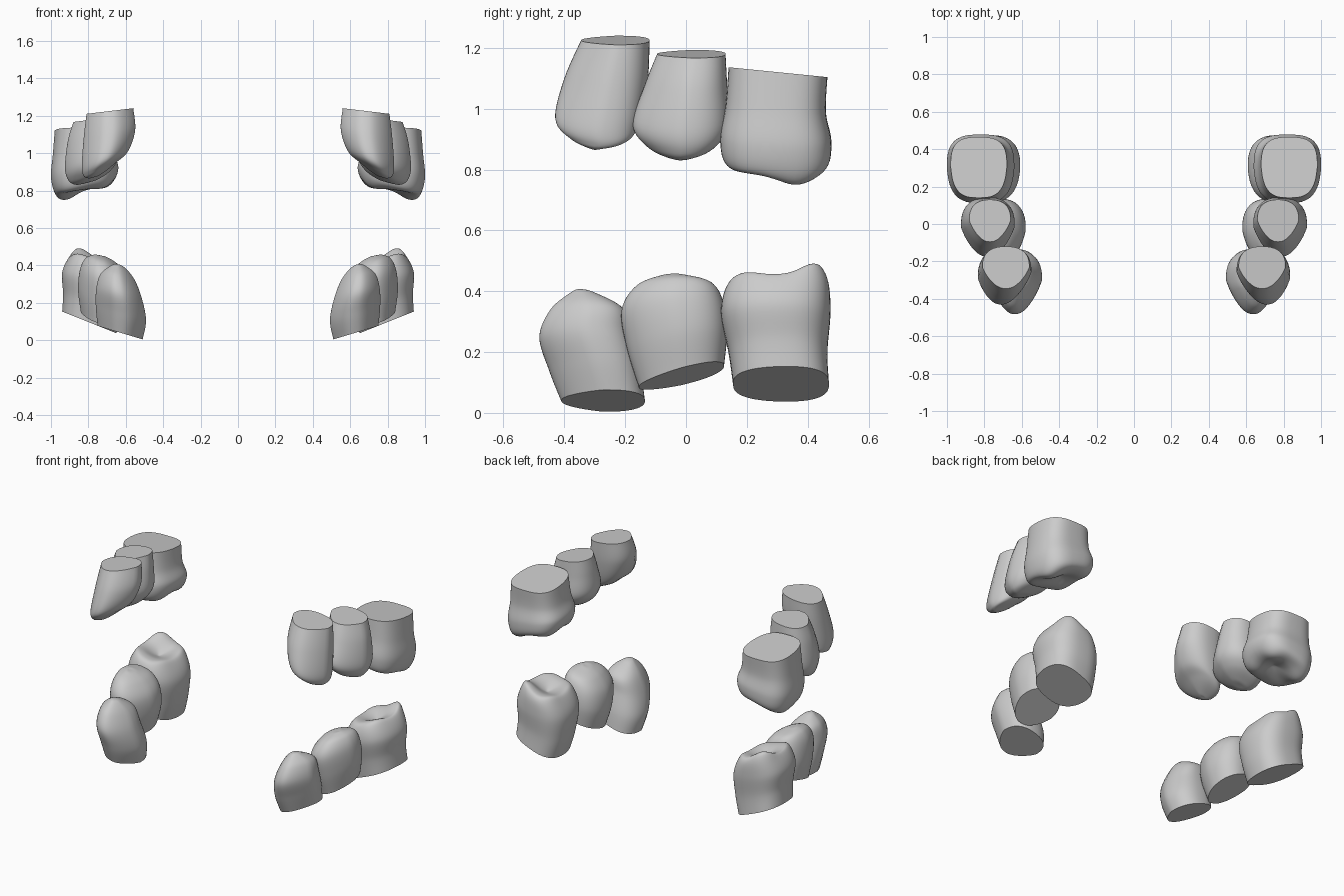
import bpy, bmesh
from math import sin, cos, tau, exp, copysign

SEG, SUB = 56, 7


def spline(a, b, c, d, t):
    return 0.5 * (2*b + (c - a)*t + (2*a - 5*b + 4*c - d)*t*t + (3*b - a - 3*c + d)*t**3)


def rings(keys):
    # Smoothly interpolate the key cross-sections
    n = len(keys)
    out = []
    for i in range(n - 1):
        a, b, c, d = (keys[min(max(j, 0), n - 1)] for j in (i - 1, i, i + 1, i + 2))
        for s in range(SUB):
            out.append([spline(*v, s / SUB) for v in zip(a, b, c, d)])
    out.append(list(keys[-1]))
    return out


def tooth(name, keys, taper=0.0, power=2.4, lean=0.0, cusps=()):
    """keys: (z, x0, x1, y0, y1, slope in x), from the flat cut end to the crown centre."""
    bm = bmesh.new()
    prev = None
    sections = rings(keys)
    for k, (z, x0, x1, y0, y1, sx) in enumerate(sections):
        t = k / (len(sections) - 1)
        cx, cy, rx, ry = (x0 + x1)/2, (y0 + y1)/2, (x1 - x0)/2, (y1 - y0)/2
        w = min(max((t - 0.4) / 0.3, 0), 1)
        w = w*w*(3 - 2*w)
        ring = []
        for i in range(SEG):
            c, s = cos(tau*i/SEG), sin(tau*i/SEG)
            u = copysign(abs(c)**(2/power), c)
            v = copysign(abs(s)**(2/power), s)
            x = cx + rx*u*(1 + taper*(min(v, 0.0) + 0.1*v))
            y = cy + ry*v
            h = z + sx*(x - cx) + lean*(1 - t)**2*(y - cy)
            for px, py, amp in cusps:
                h += w*amp*exp(-((x - px)**2 + (y - py)**2) / 0.0049)
            ring.append(bm.verts.new((x, y, h)))
        if prev:
            for i in range(SEG):
                j = (i + 1) % SEG
                bm.faces.new((prev[i], prev[j], ring[j], ring[i]))
        else:
            bm.faces.new(ring)
        prev = ring
    bm.faces.new(prev)
    bmesh.ops.recalc_face_normals(bm, faces=bm.faces)
    mesh = bpy.data.meshes.new(name)
    bm.to_mesh(mesh)
    bm.free()
    ob = bpy.data.objects.new(name, mesh)
    bpy.context.collection.objects.link(ob)
    bpy.ops.object.select_all(action='DESELECT')
    ob.select_set(True)
    bpy.context.view_layer.objects.active = ob
    bpy.ops.object.shade_smooth_by_angle(angle=0.9)
    # Opposite side of the jaw
    mod = ob.modifiers.new("mirror", 'MIRROR')
    mod.use_mirror_merge = False


# Upper teeth
tooth("upper_front_tooth", [
    (1.225, .56, .81, -.345, -.12, -.12),
    (1.10, .55, .825, -.40, -.125, -.15),
    (0.97, .59, .835, -.43, -.15, -.3),
    (0.91, .66, .825, -.385, -.185, -.4),
    (0.875, .735, .80, -.325, -.275, -.3),
    (0.872, .765, .77, -.305, -.295, -.3)], taper=.35)
tooth("upper_middle_tooth", [
    (1.18, .66, .88, -.095, .13, -.12),
    (1.08, .645, .91, -.135, .135, -.12),
    (0.95, .64, .925, -.175, .14, -.2),
    (0.88, .68, .905, -.13, .095, -.25),
    (0.845, .75, .865, -.065, .02, -.25),
    (0.84, .81, .815, -.025, -.015, -.25)], taper=.35)
tooth("upper_back_tooth", [
    (1.12, .68, .98, .14, .465, 0),
    (1.00, .665, .99, .13, .46, -.05),
    (0.90, .64, 1.0, .112, .478, -.15),
    (0.825, .66, .975, .13, .465, -.25),
    (0.805, .72, .92, .20, .40, -.25),
    (0.83, .795, .805, .295, .305, -.25)],
    taper=.1, power=3, lean=-.1,
    cusps=((.91, .36, -.03), (.9, .23, .008), (.70, .40, -.02), (.71, .20, -.02)))

# Lower teeth
tooth("lower_front_tooth", [
    (0.04, .51, .75, -.41, -.135, .3),
    (0.14, .492, .76, -.45, -.15, .25),
    (0.25, .515, .758, -.482, -.18, .2),
    (0.34, .555, .735, -.445, -.205, .15),
    (0.395, .61, .68, -.38, -.30, .1),
    (0.407, .645, .65, -.355, -.345, .1)], taper=.35)
tooth("lower_middle_tooth", [
    (0.12, .61, .84, -.155, .125, .25),
    (0.24, .58, .855, -.195, .135, .2),
    (0.35, .59, .845, -.212, .122, .2),
    (0.42, .64, .815, -.165, .085, .2),
    (0.45, .70, .77, -.085, .0, .2),
    (0.455, .745, .75, -.045, -.035, .2)], taper=.25, lean=.25)
tooth("lower_back_tooth", [
    (0.095, .65, .94, .155, .47, .4),
    (0.20, .62, .935, .14, .465, .3),
    (0.33, .61, .94, .115, .475, .2),
    (0.42, .655, .90, .14, .465, .2),
    (0.43, .70, .86, .20, .415, .2),
    (0.40, .775, .785, .30, .31, .2)],
    taper=.1, power=2.7,
    cusps=((.84, .42, .045), (.84, .20, .015), (.68, .41, .015), (.68, .20, .01)))
